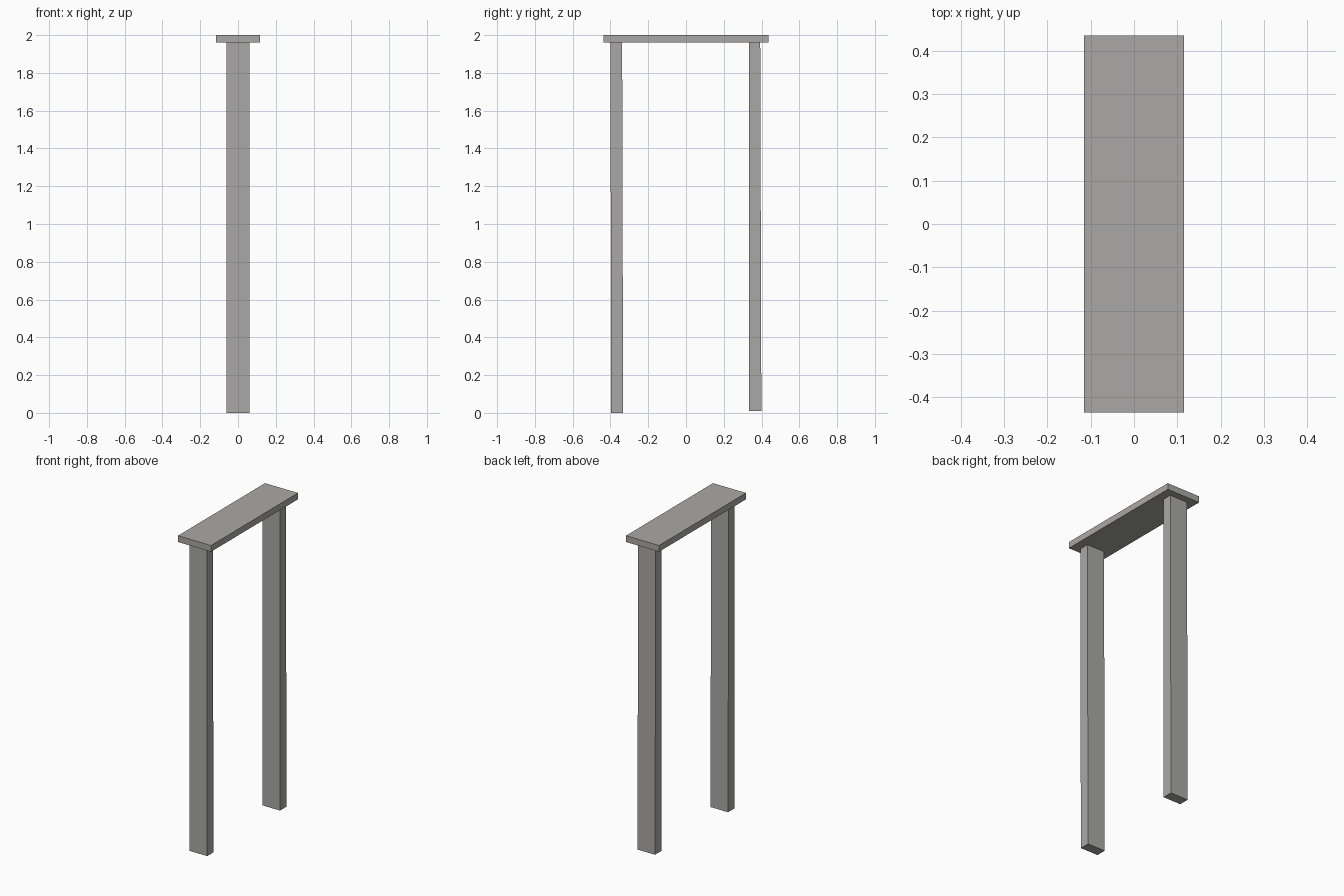
import bpy

if "Cube" in bpy.data.objects:
    bpy.data.objects.remove(bpy.data.objects["Cube"])

stone = bpy.data.materials.new("warm grey")
stone.diffuse_color = (0.40, 0.395, 0.38, 1)
stone.use_nodes = True
stone.node_tree.nodes["Principled BSDF"].inputs["Base Color"].default_value = stone.diffuse_color


def block(name, bottom, top):
    """Six-sided block between two level rectangles (x0, x1, y0, y1, z)."""
    verts = []
    for x0, x1, y0, y1, z in (bottom, top):
        verts += [(x0, y0, z), (x1, y0, z), (x1, y1, z), (x0, y1, z)]
    faces = [(3, 2, 1, 0), (4, 5, 6, 7)]
    faces += [(i, (i + 1) % 4, (i + 1) % 4 + 4, i + 4) for i in range(4)]
    mesh = bpy.data.meshes.new(name)
    mesh.from_pydata(verts, [], faces)
    mesh.materials.append(stone)
    obj = bpy.data.objects.new(name, mesh)
    bpy.context.collection.objects.link(obj)
    return obj


# Lintel slab across the top
block("lintel", (-0.116, 0.116, -0.436, 0.436, 1.96),
      (-0.116, 0.116, -0.436, 0.436, 2.0))

# Two upright posts, each leaning very slightly
block("front_post", (-0.062, 0.061, -0.396, -0.333, 0.0),
      (-0.062, 0.061, -0.400, -0.338, 1.96))
block("back_post", (-0.062, 0.061, 0.334, 0.399, 0.01),
      (-0.062, 0.061, 0.334, 0.393, 1.96))
